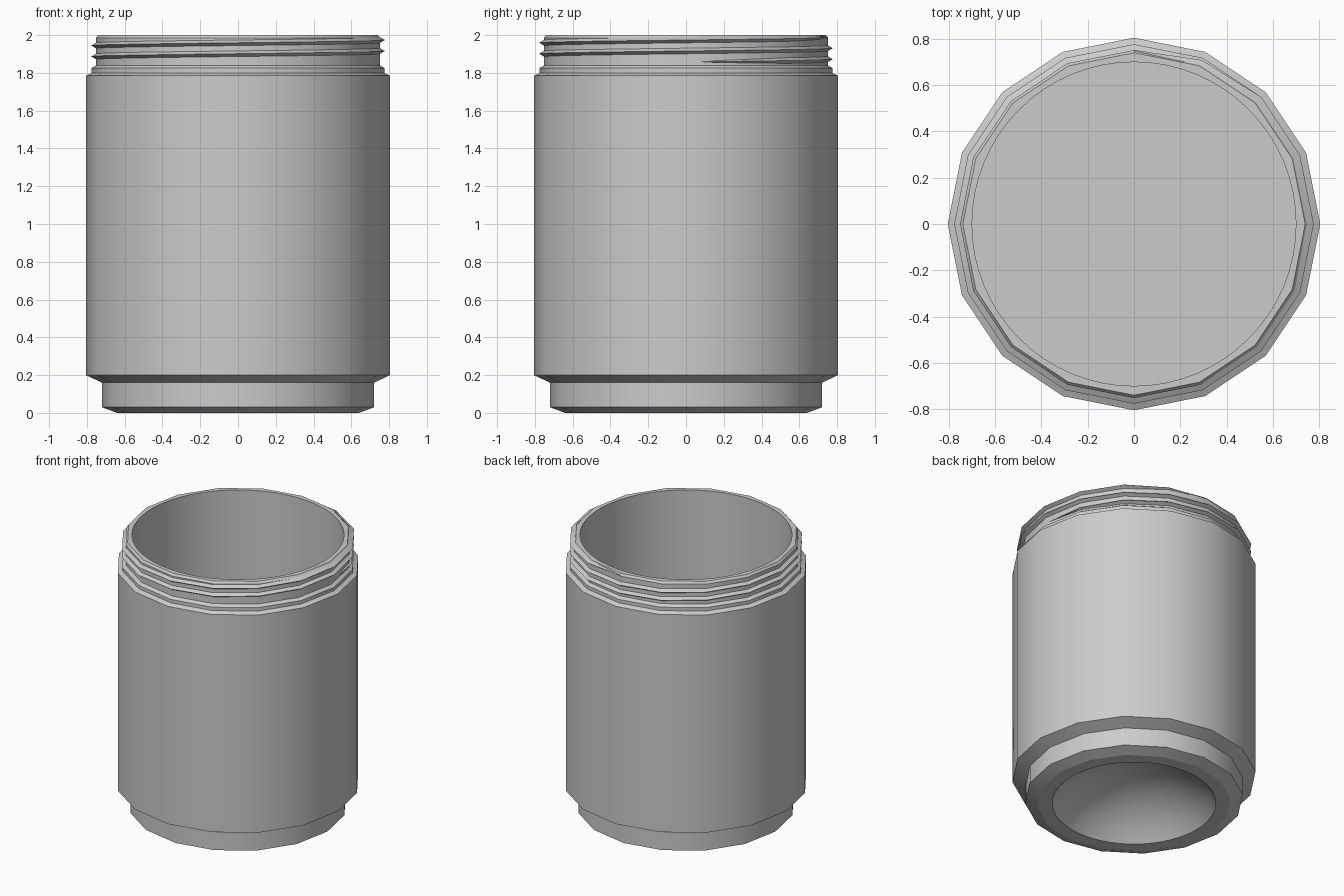
import bpy, bmesh
from math import pi, sin, cos, sqrt

if "Cube" in bpy.data.objects:
    bpy.data.objects.remove(bpy.data.objects["Cube"])

SIDES = 16      # faceted outside
FINE = 64       # round bore and base recess


def ring(bm, r, z, n):
    return [bm.verts.new((r * cos(2 * pi * i / n), r * sin(2 * pi * i / n), z)) for i in range(n)]


def sharpen(bm, loop):
    for a, b in zip(loop, loop[1:] + loop[:1]):
        e = bm.edges.get((a, b))
        if e:
            e.smooth = False


def revolve(bm, profile, n, sharp=True):
    """Sweep (r, z) points round the z axis; a last point with r = 0 closes the surface."""
    loops = [ring(bm, r, z, n) for r, z in profile if r > 0]
    for lo, hi in zip(loops, loops[1:]):
        for i in range(n):
            j = (i + 1) % n
            bm.faces.new((lo[i], lo[j], hi[j], hi[i]))
    if profile[-1][0] == 0:
        tip = bm.verts.new((0, 0, profile[-1][1]))
        for i in range(n):
            bm.faces.new((loops[-1][i], loops[-1][(i + 1) % n], tip))
    if sharp:
        for loop in loops:
            sharpen(bm, loop)
    return loops


def annulus(bm, outer, inner):
    """Flat ring between a faceted outline and a finer round one."""
    k = FINE // SIDES
    for i in range(SIDES):
        arc = [inner[(i * k + s) % FINE] for s in range(k, -1, -1)]
        bm.faces.new([outer[i], outer[(i + 1) % SIDES]] + arc)
    sharpen(bm, outer)
    sharpen(bm, inner)


def finish(bm, name):
    bmesh.ops.recalc_face_normals(bm, faces=bm.faces[:])
    for f in bm.faces:
        f.smooth = True
    me = bpy.data.meshes.new(name)
    bm.to_mesh(me)
    bm.free()
    ob = bpy.data.objects.new(name, me)
    bpy.context.collection.objects.link(ob)
    return ob


# Jar body: stepped foot, wide wall, shoulder and neck
bm = bmesh.new()
outer = revolve(bm, [(0.64, 0), (0.72, 0.03), (0.72, 0.16), (0.805, 0.20), (0.805, 1.785),
                     (0.775, 1.80), (0.775, 1.825), (0.752, 1.84), (0.752, 1.985),
                     (0.74, 2.0)], SIDES)
# Round bore down to a flat floor
bore = revolve(bm, [(0.70, 2.0), (0.70, 0.30), (0, 0.30)], FINE)
# Domed recess under the base
R, H = 0.54, 0.25
S = (R * R + H * H) / (2 * H)
dome_pts = [(R * t, H - S + sqrt(S * S - (R * t) ** 2)) for t in (1, .9, .78, .64, .48, .32, .16, 0)]
dome = revolve(bm, dome_pts, FINE, sharp=False)
annulus(bm, outer[-1], bore[0])
annulus(bm, outer[0], dome[0])
finish(bm, "jar_body")

# Screw thread: triangular section along a rising two-turn helix, fading at both ends
bm = bmesh.new()
TURNS, PITCH, Z0 = 2.25, 0.058, 1.858
steps = int(TURNS * SIDES)
rows = []
for i in range(steps + 1):
    a = 2 * pi * i / SIDES
    z = Z0 + PITCH * i / SIDES
    s = min(1, (i + 0.3) / 2, (steps - i + 0.3) / 2)
    pts = [(0.745, -0.019 * s), (0.748 + 0.029 * s, 0), (0.745, 0.019 * s)]
    rows.append([bm.verts.new((r * cos(a), r * sin(a), z + dz)) for r, dz in pts])
for p, q in zip(rows, rows[1:]):
    for k in range(3):
        m = (k + 1) % 3
        bm.faces.new((p[k], q[k], q[m], p[m]))
    for k in range(3):
        bm.edges.get((p[k], q[k])).smooth = False
bm.faces.new(rows[0])
bm.faces.new(rows[-1][::-1])
finish(bm, "screw_thread")
